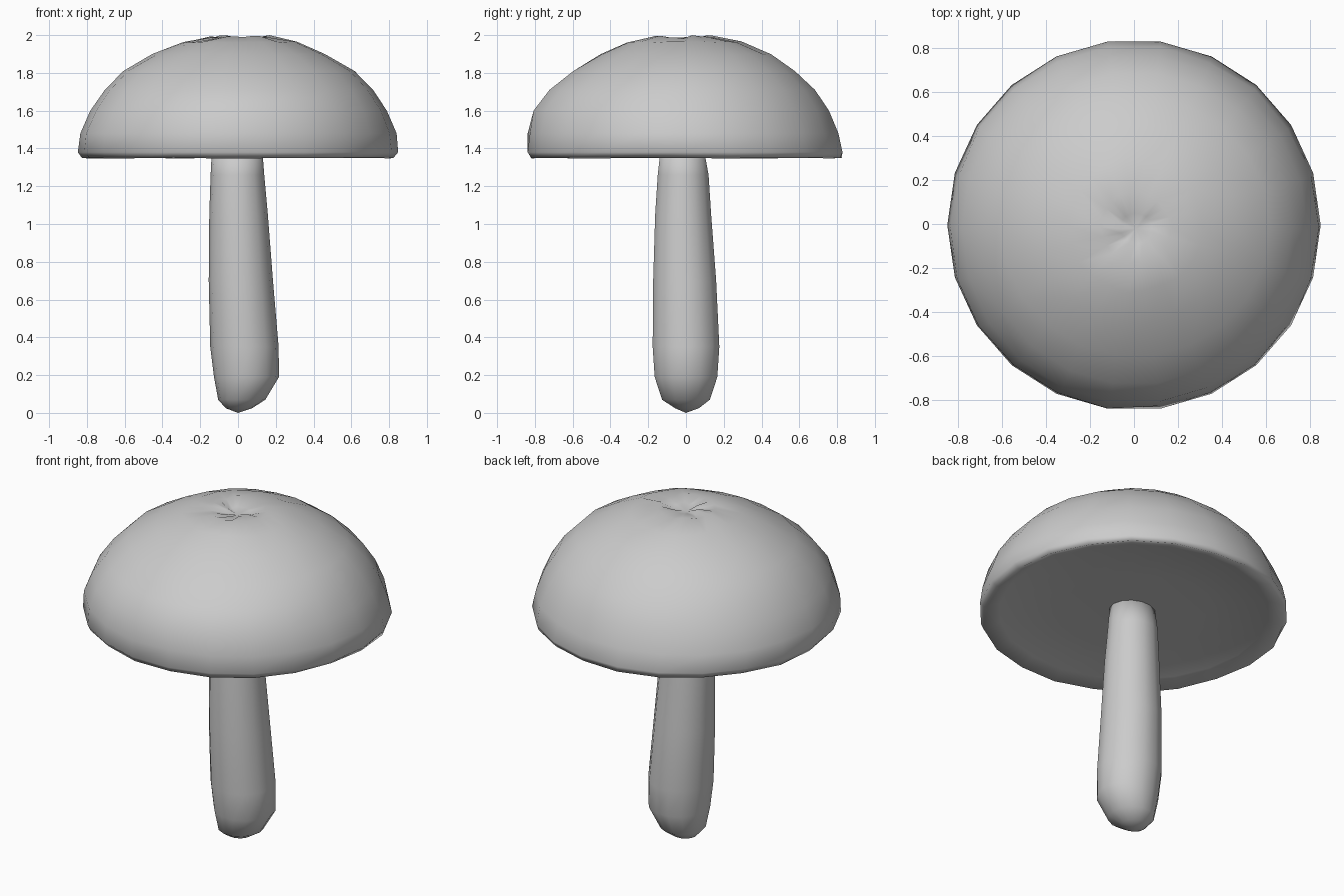
import bpy, bmesh, math, random

random.seed(4)


def loft(name, rings, sides, start, end, wobble=None):
    """Skin elliptical rings (z, cx, cy, rx, ry) and close with end points."""
    bm = bmesh.new()
    loops = []
    for k, (z, cx, cy, rx, ry) in enumerate(rings):
        amp_r, amp_z = wobble.get(k, (0, 0)) if wobble else (0, 0)
        loop = []
        for i in range(sides):
            a = 2 * math.pi * i / sides
            s = 1 + random.uniform(-amp_r, amp_r)
            loop.append(bm.verts.new((cx + rx * s * math.cos(a),
                                      cy + ry * s * math.sin(a),
                                      z - random.uniform(0, amp_z))))
        loops.append(loop)
    for lo, hi in zip(loops, loops[1:]):
        for i in range(sides):
            j = (i + 1) % sides
            bm.faces.new((lo[i], lo[j], hi[j], hi[i]))
    for tip, loop in ((start, loops[0]), (end, loops[-1])):
        v = bm.verts.new(tip)
        for i in range(sides):
            bm.faces.new((v, loop[i], loop[(i + 1) % sides]))
    bmesh.ops.recalc_face_normals(bm, faces=bm.faces)
    for f in bm.faces:
        f.smooth = True
    mesh = bpy.data.meshes.new(name)
    bm.to_mesh(mesh)
    bm.free()
    ob = bpy.data.objects.new(name, mesh)
    bpy.context.collection.objects.link(ob)
    return ob


# Stem: leaning slightly, thicker toward the rounded foot
loft("stem", [
    (0.025, 0.005, 0.005, 0.07, 0.065),
    (0.07, 0.02, 0.00, 0.125, 0.13),
    (0.19, 0.045, 0.00, 0.172, 0.17),
    (0.35, 0.034, 0.00, 0.181, 0.181),
    (0.70, 0.015, -0.007, 0.17, 0.171),
    (1.05, 0.003, -0.015, 0.155, 0.152),
    (1.26, -0.003, -0.015, 0.142, 0.138),
    (1.40, -0.005, -0.02, 0.133, 0.117),
], 14, (0, 0, 0), (0, -0.02, 1.41))

# Cap: shallow hollow underside, rolled rim, dome and puckered crown
loft("cap", [
    (1.39, 0.0, 0.0, 0.40, 0.40),
    (1.38, 0.0, 0.0, 0.74, 0.74),
    (1.352, 0.0, 0.0, 0.825, 0.83),
    (1.38, 0.0, -0.005, 0.848, 0.842),
    (1.48, 0.0, -0.015, 0.833, 0.825),
    (1.60, 0.003, -0.025, 0.785, 0.79),
    (1.71, 0.005, -0.02, 0.71, 0.71),
    (1.81, 0.005, -0.01, 0.612, 0.592),
    (1.90, 0.005, 0.0, 0.457, 0.455),
    (1.967, 0.005, -0.01, 0.30, 0.30),
    (2.00, 0.005, -0.015, 0.16, 0.16),
    (1.985, 0.01, -0.02, 0.07, 0.07),
], 22, (0, 0, 1.395), (0.01, -0.02, 1.96),
    wobble={2: (0.01, 0.005), 4: (0.008, 0), 8: (0.01, 0.006),
            9: (0.03, 0.008), 10: (0.05, 0.02), 11: (0.05, 0.02)})
